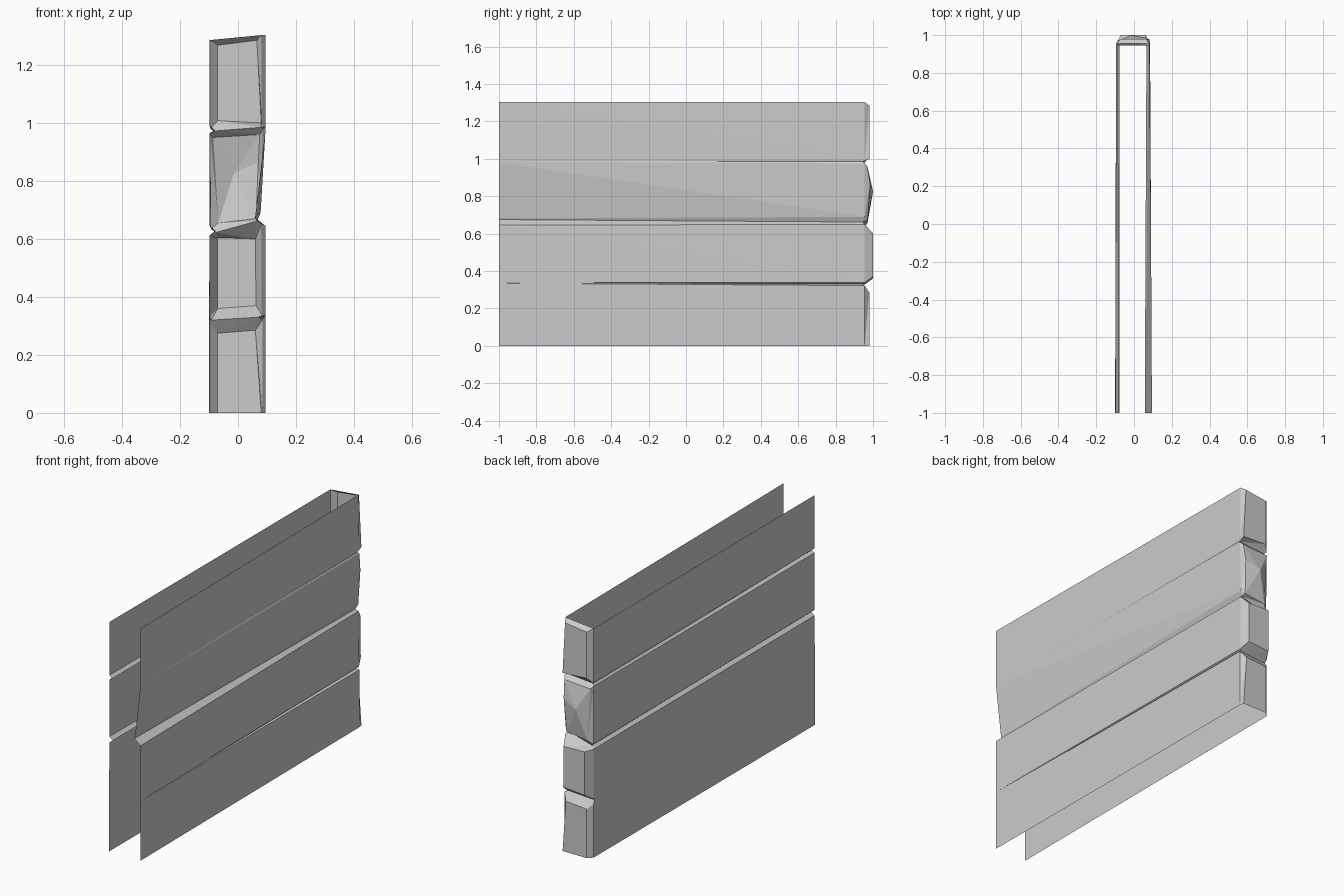
import bpy
import bmesh
from mathutils import Vector

default_cube = bpy.data.objects.get("Cube")
if default_cube:
    bpy.data.objects.remove(default_cube, do_unlink=True)

# One plain stone colour
stone = bpy.data.materials.new("pale_grey_stone")
stone.use_nodes = True
stone_colour = (0.6, 0.6, 0.6, 1)
stone.diffuse_color = stone_colour
stone.node_tree.nodes["Principled BSDF"].inputs["Base Color"].default_value = stone_colour

FRONT, RIM, GROOVE = -1, 0.955, 0.945


def build_part(name, polygons, outward):
    """Make a flat-faced part whose faces all look along the outward direction."""
    bm = bmesh.new()
    for polygon in polygons:
        bm.faces.new([bm.verts.new(point) for point in polygon])
    bmesh.ops.remove_doubles(bm, verts=bm.verts[:], dist=0.0001)
    bmesh.ops.triangulate(bm, faces=bm.faces[:])
    bm.normal_update()
    for face in bm.faces:
        if face.normal.dot(outward) < 0:
            face.normal_flip()
    mesh = bpy.data.meshes.new(name)
    bm.to_mesh(mesh)
    bm.free()
    mesh.materials.append(stone)
    part = bpy.data.objects.new(name, mesh)
    bpy.context.scene.collection.objects.link(part)
    return part


def rim_points(profile):
    """Back edge of a side sheet; every third row sits in a groove."""
    return [Vector((x, GROOVE if row % 3 == 2 else RIM, z))
            for row, (_, _, x, z) in enumerate(profile)]


def sheet_polygons(profile):
    """Folded strips running from the open front to the back rim."""
    front = [Vector((x, FRONT, z)) for x, z, _, _ in profile]
    back = rim_points(profile)
    polygons = []
    for row in range(len(profile) - 1):
        polygons.append((front[row], back[row], front[row + 1]))
        polygons.append((back[row], back[row + 1], front[row + 1]))
    return polygons


# Side profiles: front x, front z, back x, back z, rising through the courses
right_profile = [
    (-.1, 0, -.095, 0), (-.1, .31, -.095, .3),
    (-.1, .325, -.093, .32), (-.1, .34, -.095, .335),
    (-.098, .612, -.095, .608), (-.078, .628, -.078, .622),
    (-.098, .645, -.093, .635), (-.098, .965, -.095, .96),
    (-.08, .975, -.085, .972), (-.098, .99, -.095, .98),
    (-.098, 1.288, -.095, 1.286),
]
left_profile = [
    (.095, 0, .085, 0), (.095, .325, .085, .322),
    (.095, .335, .07, .33), (.095, .34, .082, .338),
    (.095, .645, .08, .65), (.057, .675, .066, .662),
    (.06, .68, .078, .69), (.095, .98, .085, .975),
    (.095, .985, .08, .985), (.095, .99, .082, .995),
    (.095, 1.303, .08, 1.303),
]
build_part("right_wall_sheet", sheet_polygons(right_profile), Vector((-1, 0, 0)))
build_part("left_wall_sheet", sheet_polygons(left_profile), Vector((1, 0, 0)))

# Stone ends: depth, then bottom right, bottom left, top left, top right corners
stone_ends = {
    "bottom_stone_end": (.98, (-.07, 0), (.08, 0), (.06, .285), (-.07, .275)),
    "lower_stone_end": (1, (-.07, .36), (.062, .37), (.06, .6), (-.07, .604)),
    "upper_stone_end": (.97, (-.068, .655), (.062, .67), (.075, .96), (-.085, .95)),
    "top_stone_end": (.98, (-.07, 1.008), (.08, 1), (.065, 1.285), (-.07, 1.268)),
}
# The upper stone is chipped to a ridge between these two points
ridge_peak = Vector((-.015, 1, .825))
ridge_side = Vector((.07, .985, .865))

rim_a, rim_b = rim_points(right_profile), rim_points(left_profile)
for course, (name, (depth, *corners)) in enumerate(stone_ends.items()):
    low_a, low_b, high_b, high_a = [Vector((x, depth, z)) for x, z in corners]
    bottom, top = 3 * course, 3 * course + 1

    # Chamfers beside the face
    polygons = [(rim_a[bottom], rim_a[top], high_a, low_a)]
    if name == "upper_stone_end":
        polygons += [(rim_b[bottom], low_b, ridge_side),
                     (rim_b[bottom], ridge_side, rim_b[top]),
                     (rim_b[top], ridge_side, high_b)]
        outline = [low_a, low_b, ridge_side, high_b, high_a]
        polygons += [(a, b, ridge_peak)
                     for a, b in zip(outline, outline[1:] + outline[:1])]
    else:
        polygons += [(rim_b[bottom], rim_b[top], high_b, low_b),
                     (low_a, low_b, high_b, high_a)]

    # Bevels running into the grooves above and below
    for edge, groove, a, b in ((bottom, bottom - 1, low_a, low_b),
                               (top, top + 1, high_a, high_b)):
        if 0 < groove < len(rim_a):
            polygons += [(rim_a[groove], rim_b[groove], b, a),
                         (rim_a[groove], rim_a[edge], a),
                         (rim_b[groove], rim_b[edge], b)]
        elif edge:
            polygons.append((rim_a[edge], rim_b[edge], b, a))
    build_part(name, polygons, Vector((0, 1, 0)))
